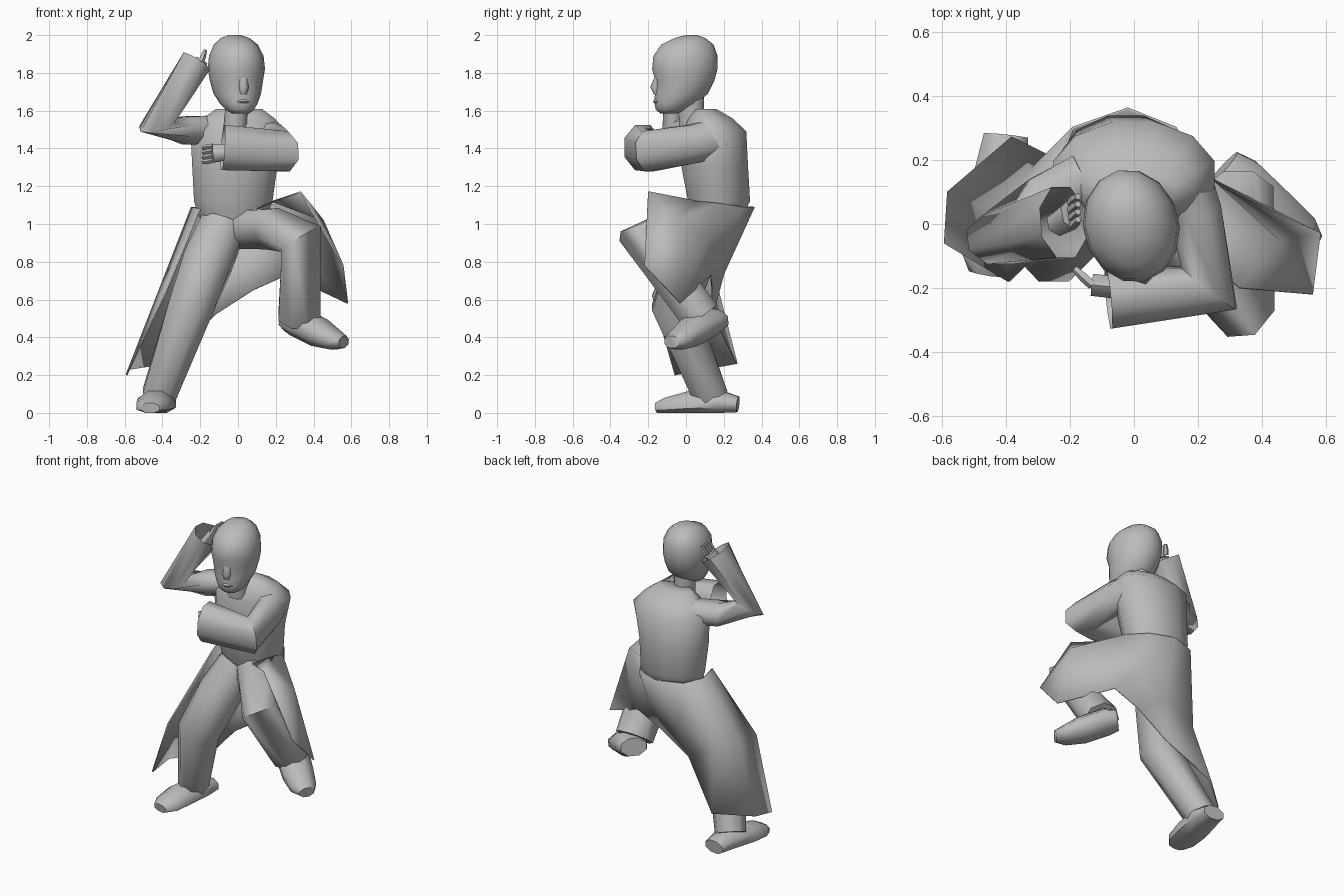
import bpy
import bmesh
import math
from mathutils import Vector, Matrix

default_cube = bpy.data.objects.get("Cube")
if default_cube:
    bpy.data.objects.remove(default_cube, do_unlink=True)

# One plain clay colour for the whole figure
clay = bpy.data.materials.new("clay_grey")
clay.use_nodes = True
clay.diffuse_color = (0.5, 0.5, 0.5, 1)
clay.node_tree.nodes["Principled BSDF"].inputs["Base Color"].default_value = clay.diffuse_color

X, Y, Z = Vector((1, 0, 0)), Vector((0, 1, 0)), Vector((0, 0, 1))


def skin(name, rings, closed=True, caps=(True, True), angle=60):
    """Join rows of points with quads and turn them into a smooth object."""
    bm = bmesh.new()
    rows = [[bm.verts.new(p) for p in ring] for ring in rings]
    count = len(rows[0])
    for low, high in zip(rows, rows[1:]):
        for i in range(count if closed else count - 1):
            j = (i + 1) % count
            bm.faces.new((low[i], low[j], high[j], high[i]))
    for row, cap in ((rows[0], caps[0]), (rows[-1], caps[1])):
        if cap and closed:
            bm.faces.new(row)
    bmesh.ops.recalc_face_normals(bm, faces=bm.faces)
    mesh = bpy.data.meshes.new(name)
    bm.to_mesh(mesh)
    bm.free()
    mesh.materials.append(clay)
    obj = bpy.data.objects.new(name, mesh)
    bpy.context.collection.objects.link(obj)
    bpy.ops.object.select_all(action="DESELECT")
    obj.select_set(True)
    bpy.context.view_layer.objects.active = obj
    bpy.ops.object.shade_smooth_by_angle(angle=math.radians(angle))
    return obj


def circle(sides):
    """Unit circle as cosine and sine pairs."""
    steps = [math.tau * (i + 0.5) / sides for i in range(sides)]
    return [(math.cos(a), math.sin(a)) for a in steps]


def stack(name, sections, sides=12, spin=None):
    """Level oval sections: height, left and right x, front and back y."""
    rings = []
    for z, x0, x1, y0, y1 in sections:
        ring = [Vector(((x0 + x1) / 2 + c * (x1 - x0) / 2,
                        (y0 + y1) / 2 + s * (y1 - y0) / 2, z)) for c, s in circle(sides)]
        rings.append([spin @ p for p in ring] if spin else ring)
    return skin(name, rings)


def tube(name, path, ref, sides=8, caps=(True, True), floor=None):
    """Limb along a path of (point, radius across ref, radius along ref)."""
    points = [Vector(p) for p, _, _ in path]
    rings = []
    for i, (_, a, b) in enumerate(path):
        before = points[i] - points[i - 1] if i else Vector()
        after = points[i + 1] - points[i] if i + 1 < len(points) else Vector()
        along = (before.normalized() + after.normalized()).normalized()
        u = along.cross(ref).normalized()
        v = u.cross(along)
        ring = [points[i] + u * a * c + v * b * s for c, s in circle(sides)]
        if floor is not None:
            for p in ring:
                p.z = max(p.z, floor)
        rings.append(ring)
    return skin(name, rings, caps=caps)


# Torso of the coat and neck
stack("coat_torso", [
    (.9, -.1, .08, .08, .18), (1.04, -.215, .16, .03, .3), (1.12, -.24, .19, .005, .345),
    (1.3, -.25, .215, -.03, .335), (1.49, -.26, .26, -.02, .325), (1.56, -.19, .2, .01, .25),
    (1.61, -.12, .13, .05, .16)])
stack("neck", [(1.5, -.08, .05, -.04, .1), (1.68, -.07, .06, -.05, .1)], 8)

# Head, turned slightly to its left
turn = Matrix.Translation((-.01, 0, 0)) @ Matrix.Rotation(math.radians(14), 4, "Z")
head_profile = [
    (1.585, .045, -.14, -.05), (1.605, .075, -.165, .0), (1.64, .1, -.172, .06),
    (1.69, .125, -.17, .12), (1.76, .14, -.168, .155), (1.82, .15, -.185, .172),
    (1.89, .143, -.178, .172), (1.95, .115, -.135, .15), (1.985, .075, -.06, .105),
    (2, .03, 0, .06)]
stack("head", [(z, -w, w, f, b) for z, w, f, b in head_profile], 14, turn)
nose = tube("nose", [((0, -.145, 1.8), .018, .015), ((0, -.165, 1.725), .028, .03),
                     ((0, -.155, 1.69), .02, .02)], Y, 6)
mouth = tube("lips", [((-.04, -.15, 1.645), .008, .01), ((0, -.168, 1.65), .012, .012),
                      ((.04, -.15, 1.645), .008, .01)], Y, 6)
for feature in (nose, mouth):
    feature.matrix_world = turn

# Raised right sleeve and crossed left sleeve, open at the cuffs
tube("right_sleeve", [((-.15, .14, 1.5), .08, .09), ((-.28, .07, 1.495), .08, .09),
                      ((-.43, -.05, 1.525), .1, .09), ((-.22, .005, 1.86), .09, .12)],
     Y, caps=(True, False))
tube("left_sleeve", [((.13, .17, 1.46), .11, .11), ((.19, .04, 1.425), .09, .11),
                     ((.235, -.2, 1.385), .115, .115), ((-.08, -.23, 1.405), .105, .13)],
     Z, caps=(True, False))


def hand(name, wrist, palm, tips, spread, ref):
    """Palm with four fingers fanned along the spread direction."""
    wrist, palm, tips = Vector(wrist), Vector(palm), Vector(tips)
    tube(name + "_palm", [(wrist, .04, .04), (palm, .04, .05)], ref, 6)
    for k in range(4):
        shift = spread * (k - 1.5) * .024
        knuckle = palm.lerp(tips, .5) + shift * 1.1 + ref.cross(spread) * .012
        tube(name + "_finger", [(palm + shift, .016, .015), (knuckle, .016, .015),
                                (tips + shift, .011, .011)], ref, 5)


hand("right_hand", (-.24, 0, 1.79), (-.195, .03, 1.86), (-.175, .05, 1.92), Y, Y)
hand("left_hand", (-.04, -.2, 1.38), (-.13, -.19, 1.375), (-.185, -.14, 1.365), Z, Z)

# Trouser legs: the right one stands, the left one is lifted
tube("right_leg", [((-.08, .13, .99), .12, .13), ((-.16, .03, .8), .13, .14),
                   ((-.25, -.06, .56), .13, .13), ((-.42, .13, .09), .1, .095)], X)
tube("left_leg", [((.03, .12, .97), .11, .11), ((.18, -.05, .975), .115, .12),
                  ((.335, -.23, .92), .13, .13), ((.325, .08, .51), .115, .12)], X)

# Shoes
tube("right_shoe", [((-.4, .275, .045), .075, .045), ((-.41, .18, .055), .09, .07),
                    ((-.44, .02, .05), .1, .07), ((-.455, -.1, .035), .09, .05),
                    ((-.465, -.155, .025), .055, .03)], Z, floor=0)
tube("left_shoe", [((.27, .165, .49), .085, .06), ((.32, .12, .48), .105, .08),
                   ((.43, .02, .425), .1, .08), ((.515, -.045, .385), .085, .055),
                   ((.56, -.075, .375), .05, .035)], Z)

# Coat skirt: one sheet from the right front round the back to the left front
waist = [(-.2, .01, 1.08), (-.245, .17, 1.09), (-.19, .3, 1.09), (-.02, .36, 1.09),
         (.13, .3, 1.09), (.205, .17, 1.11), (.18, .06, 1.12), (.1, .01, 1.08)]
thigh = [(-.39, -.18, .62), (-.42, .03, .64), (-.32, .17, .65), (-.08, .2, .74),
         (.13, .215, .88), (.25, .12, .93), (.45, -.05, 1.02), (.33, -.2, 1.17)]
hem = [(-.59, -.06, .2), (-.58, .1, .23), (-.38, .27, .26), (-.12, .14, .52),
       (.08, .14, .65), (.26, .13, .73), (.58, -.03, .58), (.555, -.22, .78)]
skirt = skin("coat_skirt", [waist, thigh, hem], closed=False, angle=70)
cloth = skirt.modifiers.new("cloth_thickness", "SOLIDIFY")
cloth.thickness = .008
cloth.offset = 0
